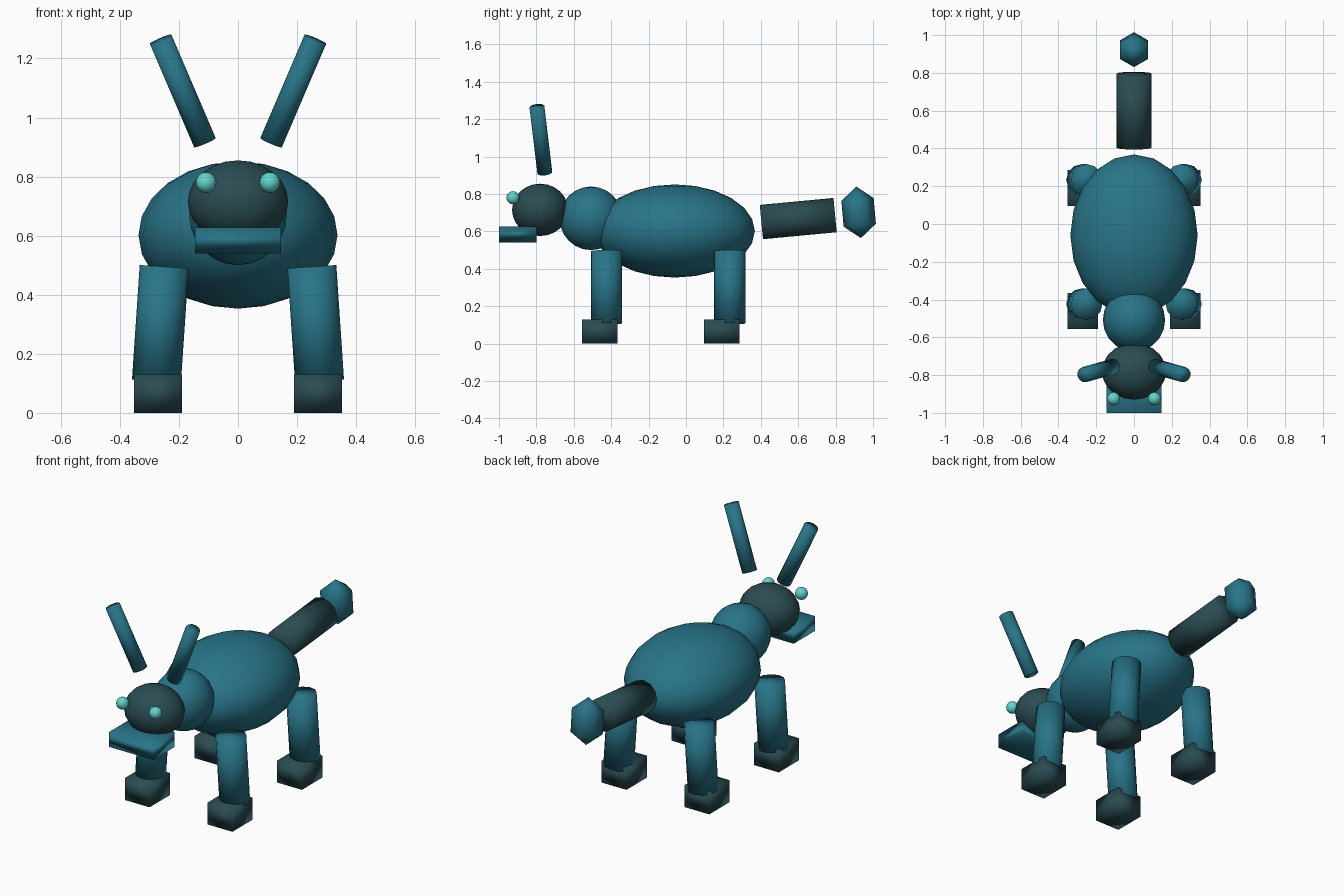
import bpy
import math
from mathutils import Vector

if "Cube" in bpy.data.objects:
    bpy.data.objects.remove(bpy.data.objects["Cube"])


def material(name, color):
    m = bpy.data.materials.new(name)
    m.diffuse_color = (*color, 1.0)
    m.use_nodes = True
    m.node_tree.nodes["Principled BSDF"].inputs["Base Color"].default_value = m.diffuse_color
    return m


TEAL = material("teal", (0.021, 0.175, 0.245))
DARK = material("dark_slate", (0.023, 0.072, 0.084))
AQUA = material("pale_aqua", (0.12, 0.66, 0.60))


def finish(name, mat):
    ob = bpy.context.object
    ob.name = name
    ob.data.materials.append(mat)
    bpy.ops.object.shade_smooth()
    return ob


def ellipsoid(name, center, radii, mat, segments=20, rings=12, tilt=0.0):
    bpy.ops.mesh.primitive_uv_sphere_add(segments=segments, ring_count=rings, radius=1,
                                         location=center, rotation=(tilt, 0, 0))
    bpy.context.object.scale = radii
    return finish(name, mat)


def box(name, low, high, mat):
    low, high = Vector(low), Vector(high)
    bpy.ops.mesh.primitive_cube_add(size=1, location=(low + high) / 2)
    bpy.context.object.scale = high - low
    return finish(name, mat)


def rod(name, start, end, radius, mat, sides=12):
    start, end = Vector(start), Vector(end)
    axis = end - start
    bpy.ops.mesh.primitive_cylinder_add(vertices=sides, radius=radius, depth=axis.length,
                                        location=(start + end) / 2,
                                        rotation=axis.to_track_quat('Z', 'Y').to_euler())
    return finish(name, mat)


# Body, neck and head
ellipsoid("body", (0, -0.06, 0.602), (0.337, 0.428, 0.249), TEAL)
ellipsoid("neck", (0, -0.508, 0.67), (0.165, 0.168, 0.17), TEAL)
ellipsoid("head", (0, -0.78, 0.715), (0.17, 0.15, 0.14), DARK)
box("snout", (-0.145, -1.0, 0.54), (0.145, -0.80, 0.627), TEAL)

for side, s in (("left", 1), ("right", -1)):
    # Eyes and floating ears
    ellipsoid(f"{side}_eye", (s * 0.108, -0.925, 0.78), (0.035,) * 3, AQUA, 16, 10)
    rod(f"{side}_ear", (s * 0.112, -0.755, 0.915), (s * 0.262, -0.797, 1.265), 0.041, TEAL)

    # Splayed legs with block feet
    for place, leg_y, foot_y in (("front", -0.424, -0.46), ("back", 0.234, 0.19)):
        rod(f"{place}_{side}_leg", (s * 0.276, leg_y, 0.108), (s * 0.25, leg_y, 0.495),
            0.083, TEAL)
        x0, x1 = sorted((s * 0.19, s * 0.352))
        box(f"{place}_{side}_foot", (x0, foot_y - 0.095, 0), (x1, foot_y + 0.095, 0.13), DARK)

# Tail and its faceted tip
rod("tail", (0, 0.403, 0.65), (0, 0.797, 0.687), 0.092, DARK)
ellipsoid("tail_tip", (0, 0.923, 0.702), (0.1, 0.1, 0.138), TEAL, 6, 3, math.radians(5))
